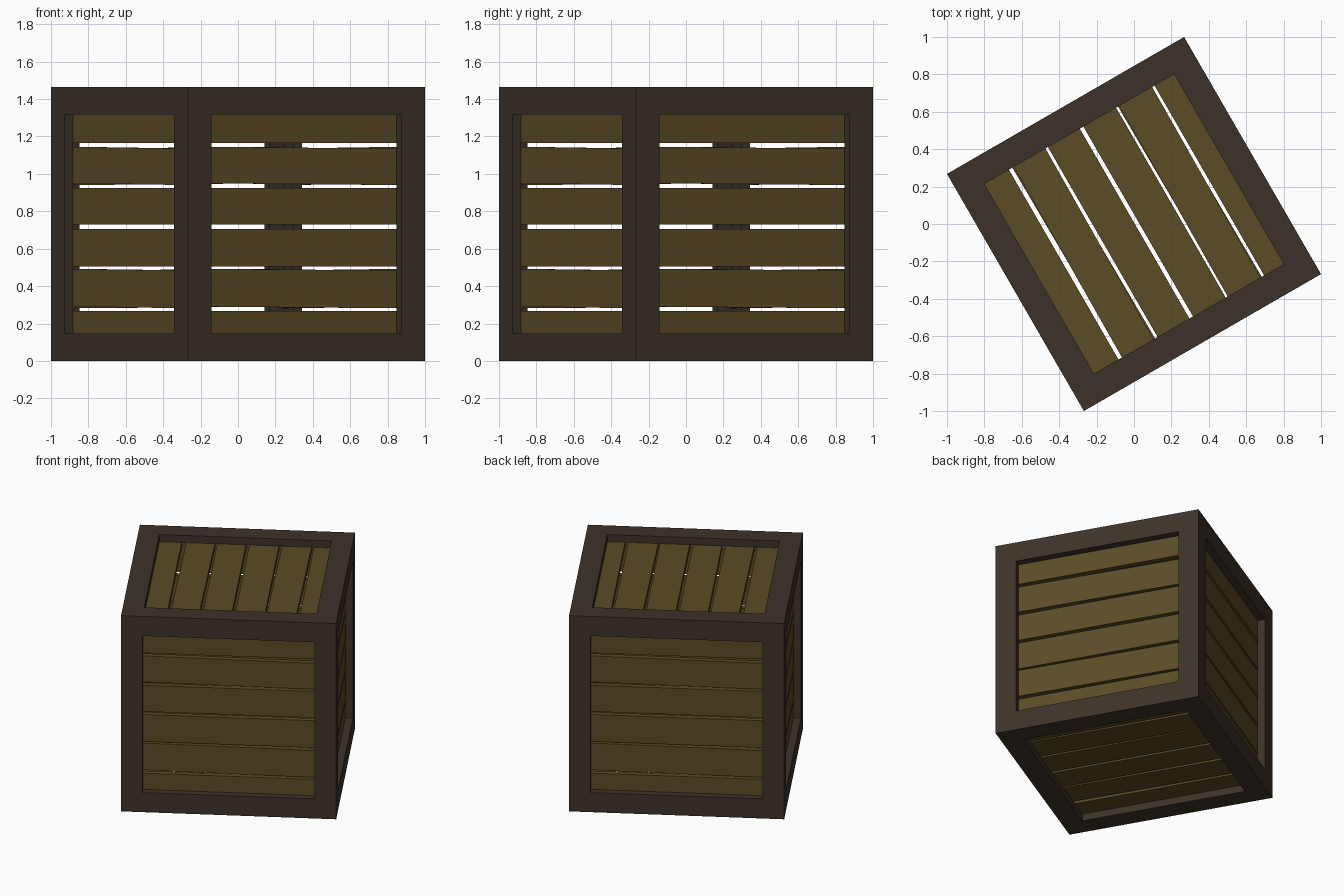
import bpy, bmesh, math
from mathutils import Matrix, Vector

cube = bpy.data.objects.get("Cube")
if cube:
    bpy.data.objects.remove(cube, do_unlink=True)

HALF = 0.732      # half the crate side
BORDER = 0.146    # visible frame width
DEPTH = 0.053     # frame thickness, planks sit behind it
THICK = 0.04      # plank thickness
PLACE = Matrix.Translation((0, 0, HALF)) @ Matrix.Rotation(math.radians(30), 4, 'Z')


def material(name, rgb):
    m = bpy.data.materials.new(name)
    m.use_nodes = True
    m.diffuse_color = (*rgb, 1)
    bsdf = m.node_tree.nodes["Principled BSDF"]
    bsdf.inputs["Base Color"].default_value = (*rgb, 1)
    bsdf.inputs["Roughness"].default_value = 0.9
    return m


def add_object(name, bm, mat, matrix):
    mesh = bpy.data.meshes.new(name)
    bm.to_mesh(mesh)
    bm.free()
    mesh.materials.append(mat)
    ob = bpy.data.objects.new(name, mesh)
    ob.matrix_world = matrix
    bpy.context.collection.objects.link(ob)
    return ob


dark_wood = material("dark frame wood", (0.046, 0.032, 0.022))
plank_wood = material("olive plank wood", (0.105, 0.072, 0.019))

# Frame: hollow cube with a square opening in every side, thickened inwards
bm = bmesh.new()
bmesh.ops.create_cube(bm, size=2 * HALF)
centres = list(bm.faces)
bmesh.ops.inset_individual(bm, faces=centres, thickness=BORDER, use_even_offset=True)
bmesh.ops.delete(bm, geom=centres, context='FACES')
frame = add_object("frame", bm, dark_wood, PLACE)
shell = frame.modifiers.new("thickness", 'SOLIDIFY')
shell.thickness = DEPTH
shell.offset = -1
shell.use_even_offset = True

# Planks: (lower edge, upper edge, tilt) measured up one side
PLANKS = [(0.067, 0.267, 0), (0.286, 0.488, -0.007), (0.504, 0.706, 0),
          (0.728, 0.925, 0), (0.945, 1.140, -0.008), (1.166, 1.366, 0)]

# Outward and plank-stacking direction of each side
SIDES = {"front": ((0, -1, 0), (0, 0, 1)), "back": ((0, 1, 0), (0, 0, 1)),
         "left": ((1, 0, 0), (0, 0, 1)), "right": ((-1, 0, 0), (0, 0, 1)),
         "top": ((0, 0, 1), (-1, 0, 0)), "bottom": ((0, 0, -1), (-1, 0, 0))}

length = 2 * (HALF - DEPTH - THICK)
for side, (normal, up) in SIDES.items():
    n, v = Vector(normal), Vector(up)
    turn = Matrix((v.cross(n), v, n)).transposed().to_4x4()
    bm = bmesh.new()
    for low, high, tilt in PLANKS:
        spot = Matrix.Translation((0, (low + high) / 2 - HALF, HALF - DEPTH - THICK / 2))
        size = Matrix.Diagonal((length, high - low, THICK, 1))
        bmesh.ops.create_cube(bm, size=1, matrix=spot @ Matrix.Rotation(tilt, 4, 'Z') @ size)
    add_object(side + "_planks", bm, plank_wood, PLACE @ turn)
